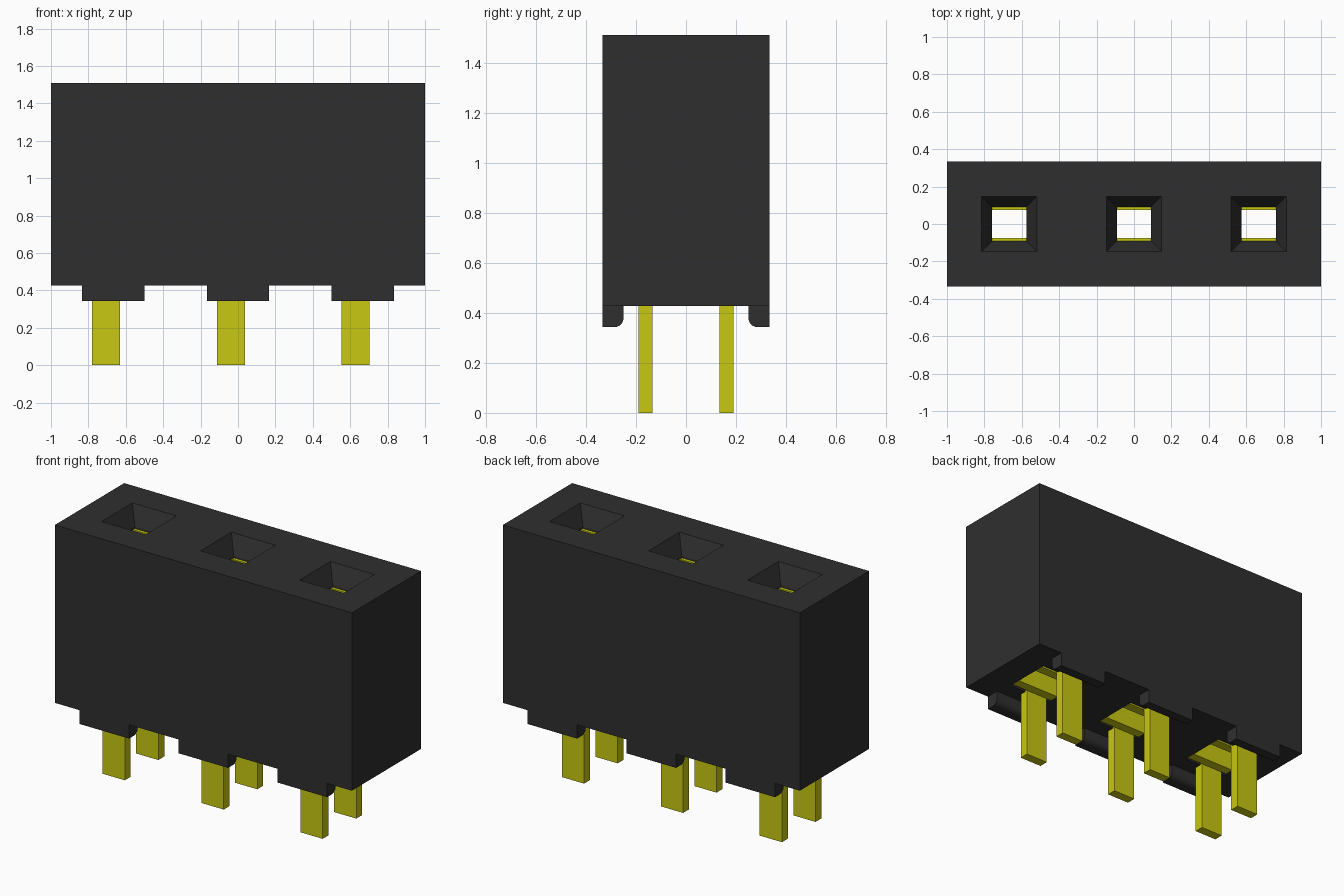
import bpy, bmesh, math

if "Cube" in bpy.data.objects:
    bpy.data.objects.remove(bpy.data.objects["Cube"], do_unlink=True)

PITCH = 2 / 3
HALF_Y = 1 / 3
BASE, TOP = 0.427, 1.51
SOCKETS = [(-PITCH, "right"), (0, "middle"), (PITCH, "left")]


def material(name, color):
    m = bpy.data.materials.new(name)
    m.use_nodes = True
    m.diffuse_color = color
    m.node_tree.nodes["Principled BSDF"].inputs["Base Color"].default_value = color
    return m


BLACK = material("black plastic", (0.028, 0.028, 0.028, 1))
YELLOW = material("yellow metal", (0.58, 0.58, 0.006, 1))


def finish(name, bm, mat):
    bmesh.ops.remove_doubles(bm, verts=bm.verts, dist=0.0001)
    bmesh.ops.recalc_face_normals(bm, faces=bm.faces)
    mesh = bpy.data.meshes.new(name)
    bm.to_mesh(mesh)
    bm.free()
    mesh.materials.append(mat)
    ob = bpy.data.objects.new(name, mesh)
    bpy.context.collection.objects.link(ob)
    return ob


def quad(bm, *points):
    return bm.faces.new([bm.verts.new(p) for p in points])


def box(name, x, y, z, mat):
    """Box from (low, high) pairs."""
    bm = bmesh.new()
    bmesh.ops.create_cube(bm, size=1)
    for v in bm.verts:
        v.co = [lo + (hi - lo) * (c + 0.5) for c, (lo, hi) in zip(v.co, (x, y, z))]
    return finish(name, bm, mat)


def square(cx, r, z):
    return [(cx - r, -r, z), (cx + r, -r, z), (cx + r, r, z), (cx - r, r, z)]


# Housing: gridded top and bottom with the socket cells left open
R = 0.148
xs = [-1] + [cx + s * R for cx, _ in SOCKETS for s in (-1, 1)] + [1]
ys = [-HALF_Y, -R, R, HALF_Y]
bm = bmesh.new()
for i, (x0, x1) in enumerate(zip(xs, xs[1:])):
    for j, (y0, y1) in enumerate(zip(ys, ys[1:])):
        if not (i % 2 and j == 1):
            for z in (BASE, TOP):
                quad(bm, (x0, y0, z), (x1, y0, z), (x1, y1, z), (x0, y1, z))
    for y in (-HALF_Y, HALF_Y):
        quad(bm, (x0, y, BASE), (x1, y, BASE), (x1, y, TOP), (x0, y, TOP))
for y0, y1 in zip(ys, ys[1:]):
    for x in (-1, 1):
        quad(bm, (x, y0, BASE), (x, y1, BASE), (x, y1, TOP), (x, y0, TOP))

# Sockets: funnel mouth, short neck, wide contact chamber
levels = [(R, TOP), (0.092, TOP - 0.11), (0.092, TOP - 0.12), (R, TOP - 0.12), (R, BASE)]
for cx, _ in SOCKETS:
    rings = [square(cx, r, z) for r, z in levels]
    for a, b in zip(rings, rings[1:]):
        for k in range(4):
            n = (k + 1) % 4
            quad(bm, a[k], a[n], b[n], b[k])
finish("housing", bm, BLACK)


# Standoff foot: side profile with a rounded inner bottom corner
def foot(name, cx, side):
    low, inner, rad = 0.343, 0.25, 0.035
    profile = [(HALF_Y, BASE), (HALF_Y, low)]
    for k in range(7):
        a = math.radians(270 - 15 * k)
        profile.append((inner + rad + rad * math.cos(a), low + rad + rad * math.sin(a)))
    profile.append((inner, BASE))
    bm = bmesh.new()
    face = bm.faces.new([bm.verts.new((cx - PITCH / 4, side * y, z)) for y, z in profile])
    ext = bmesh.ops.extrude_face_region(bm, geom=[face], use_keep_orig=True)
    moved = [g for g in ext["geom"] if isinstance(g, bmesh.types.BMVert)]
    bmesh.ops.translate(bm, verts=moved, vec=(PITCH / 2, 0, 0))
    ob = finish(name, bm, BLACK)
    for p in ob.data.polygons:
        p.use_smooth = False


# Feet, contact plates and legs for every socket, front and back
for cx, label in SOCKETS:
    for side, end in ((-1, "front"), (1, "back")):
        foot(f"{label}_{end}_foot", cx, side)
        plate_y = sorted((side * 0.075, side * 0.133))
        leg_y = sorted((side * 0.133, side * 0.19))
        box(f"{label}_{end}_contact", (cx - 0.146, cx + 0.146), plate_y,
            (BASE + 0.001, TOP - 0.121), YELLOW)
        box(f"{label}_{end}_leg", (cx - 0.113, cx + 0.037), leg_y, (0, 0.6), YELLOW)
